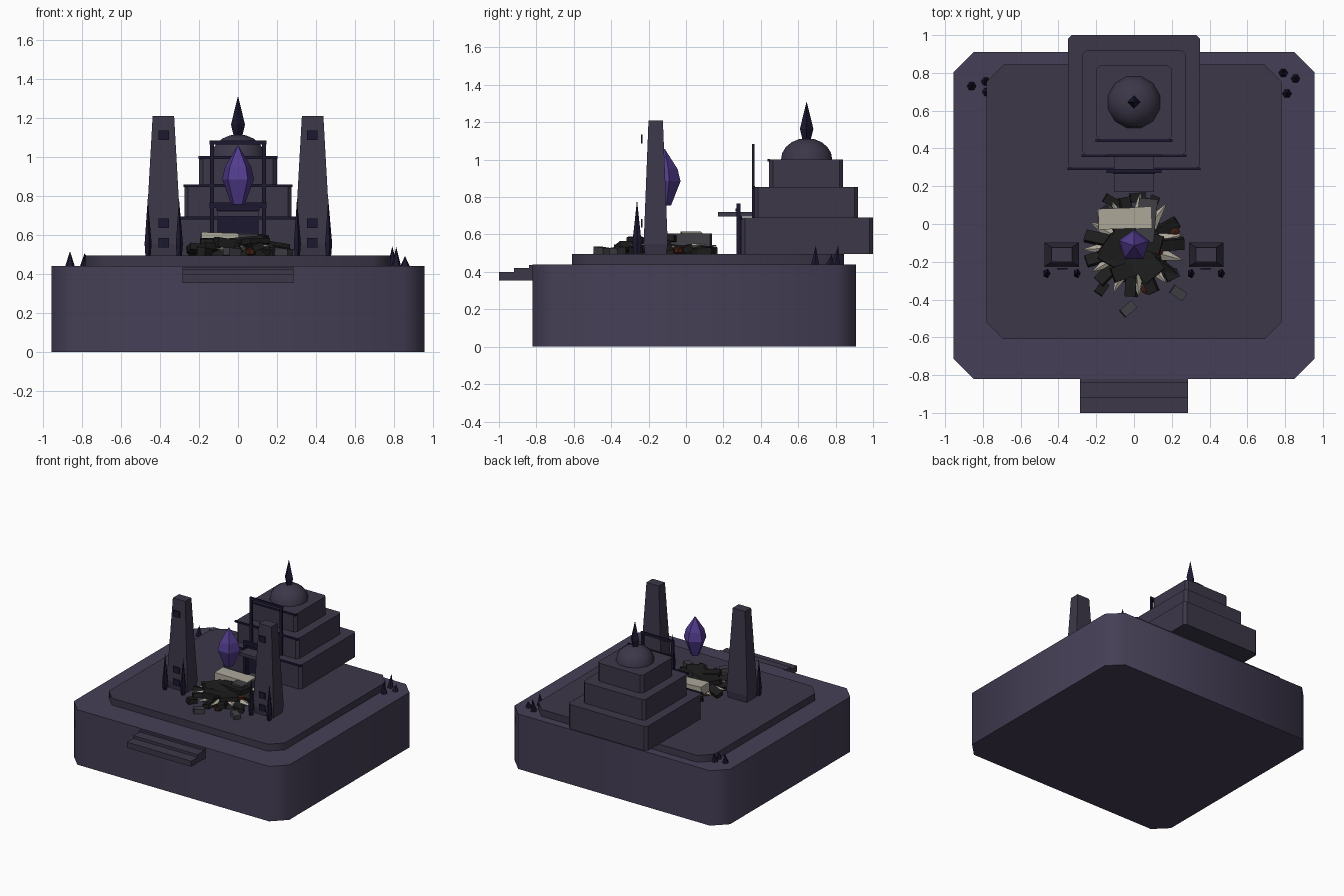
import bpy, bmesh, math, random
from mathutils import Vector, Matrix

if "Cube" in bpy.data.objects:
    bpy.data.objects.remove(bpy.data.objects["Cube"])

random.seed(4)
MATS = {}
for name, c in {"stone": (.06, .049, .092), "wall": (.045, .038, .066), "dark": (.012, .009, .03),
                "crystal": (.085, .045, .27), "bone": (.42, .39, .32), "char": (.012, .012, .012),
                "rubble": (.05, .05, .06), "ember": (.05, .012, .005)}.items():
    MATS[name] = bpy.data.materials.new(name)
    MATS[name].diffuse_color = (*c, 1)


def finish(name, bm, mat, smooth=False):
    bmesh.ops.recalc_face_normals(bm, faces=bm.faces)
    me = bpy.data.meshes.new(name)
    bm.to_mesh(me)
    bm.free()
    me.materials.append(MATS[mat])
    ob = bpy.data.objects.new(name, me)
    bpy.context.collection.objects.link(ob)
    if smooth:
        bpy.context.view_layer.objects.active = ob
        ob.select_set(True)
        bpy.ops.object.shade_smooth_by_angle(angle=math.radians(50))
        ob.select_set(False)
    return ob


def box(name, x, y, z, mat, chamfer=0):
    """Box from (min, max) ranges, with optional chamfered vertical edges."""
    bm = bmesh.new()
    bmesh.ops.create_cube(bm, size=1)
    for v in bm.verts:
        v.co = [r[0] if c < 0 else r[1] for c, r in zip(v.co, (x, y, z))]
    if chamfer:
        up = [e for e in bm.edges if abs(e.verts[0].co.z - e.verts[1].co.z) > 1e-4]
        bmesh.ops.bevel(bm, geom=up, offset=chamfer, segments=1, affect='EDGES')
    return finish(name, bm, mat, chamfer > .05)


def lathe(name, loc, rings, sides, mat, smooth=False, turn=0.0, rot=None, flat=1.0):
    """Stacked polygon rings (radius, height); radius 0 makes a tip."""
    bm = bmesh.new()
    rows = []
    for r, z in rings:
        n = sides if r else 1
        rows.append([bm.verts.new((r * math.cos(turn + math.tau * i / sides),
                                   r * flat * math.sin(turn + math.tau * i / sides), z)) for i in range(n)])
    for a, b in zip(rows, rows[1:]):
        for i in range(sides):
            j = (i + 1) % sides
            q = [a[i % len(a)], a[j % len(a)], b[j % len(b)], b[i % len(b)]]
            bm.faces.new(list(dict.fromkeys(q)))
    for row in (rows[0], rows[-1]):
        if len(row) > 2:
            bm.faces.new(row)
    m = Matrix.Translation(loc) @ (rot.to_4x4() if rot else Matrix())
    bm.transform(m)
    return finish(name, bm, mat, smooth)


def slab(name, loc, size, mat, yaw=0, pitch=0, roll=0):
    bm = bmesh.new()
    bmesh.ops.create_cube(bm, size=1)
    m = (Matrix.Translation(loc) @ Matrix.Rotation(math.radians(yaw), 4, 'Z')
         @ Matrix.Rotation(math.radians(pitch), 4, 'Y') @ Matrix.Rotation(math.radians(roll), 4, 'X')
         @ Matrix.Diagonal((*size, 1)))
    bm.transform(m)
    return finish(name, bm, mat)


# Plinth, raised floor and front steps
box("plinth", (-.955, .955), (-.82, .91), (0, .44), "stone", .105)
box("floor_plate", (-.78, .78), (-.61, .845), (.44, .495), "wall", .09)
for i, (y, z0, z1) in enumerate([(-1, .355, .4), (-.92, .36, .422), (-.84, .365, .436)]):
    box(f"front_step_{i}", (-.285, .285), (y, -.815), (z0, z1), "wall")

# Stepped temple with front trims
for i, (w, y0, y1, z0, z1) in enumerate([(.35, .295, 1, .495, .69), (.275, .365, .92, .69, .855),
                                         (.2, .445, .84, .855, 1)]):
    box(f"temple_tier_{i}", (-w, w), (y0, y1), (z0, z1), "wall", .02)
    box(f"tier_trim_{i}", (-w - .003, w + .003), (y0 - .01, y0 + .004), (z1 - .01, z1 + .004), "dark")

# Dome and spire
dome = [(.142 * math.cos(a), 1 + .115 * math.sin(a)) for a in [math.pi / 2 * k / 5 for k in range(5)]]
lathe("dome", (0, .645, 0), dome + [(0, 1.115)], 12, "wall", True, math.pi / 12)
lathe("spire", (0, .645, 0), [(.018, 1.09), (.036, 1.165), (0, 1.312)], 4, "dark")

# Doorway, canopy slab and upper frame
box("door_panel", (-.105, .105), (.278, .3), (.495, .7), "dark")
box("door_lintel", (-.145, .145), (.27, .292), (.738, .765), "dark")
box("door_inner_lintel", (-.11, .11), (.265, .29), (.722, .738), "dark")
box("canopy_slab", (-.105, .105), (.17, .355), (.695, .72), "wall")
box("upper_frame_top", (-.145, .145), (.354, .367), (1.062, 1.083), "dark")
box("upper_frame_bottom", (-.145, .145), (.354, .367), (.845, .862), "dark")
for s in (-1, 1):
    for nm, y, z in (("door_jamb", (.27, .292), (.495, .765)), ("upper_frame_post", (.354, .367), (.69, 1.08))):
        box(nm, tuple(sorted((s * .122, s * .144))), y, z, "dark")

# Tapered towers with windows and thorns, mirrored
for s in (-1, 1):
    rt2 = math.sqrt(2)
    lathe("tower", (s * .382, -.162, 0),
          [(.082 * rt2, .495), (.092 * rt2, .55), (.055 * rt2, 1.21)], 4, "wall", turn=math.pi / 4, flat=.7)
    for z in (.56, .66, 1.11):
        box("tower_window", (s * .38 - .028, s * .38 + .028), (-.24, -.232), (z - .024, z + .024), "dark")
    for x in (.462, .302):
        lathe("tower_thorn", (s * x, -.262, .495), [(.015, 0), (.02, .06), (0, .29)], 5, "dark", flat=1.3)

# Floating crystal
lathe("crystal", (0, -.115, 0), [(.035, .755), (.086, .885), (.07, .95), (0, 1.06)], 5, "crystal", turn=.3)

# Corner spikes
for x, y, h in [(-.86, .73, .08), (-.785, .755, .07), (-.78, .7, .06), (.79, .8, .105), (.855, .77, .055), (.81, .69, .1)]:
    lean = Matrix.Rotation(random.uniform(-.2, .2), 3, 'X')
    lathe("corner_spike", (x, y, .438), [(.025, 0), (0, h)], 6, "dark", rot=lean)

# Rubble heap: radiating bones and charred shards
for i in range(22):
    a = math.tau * i / 22 + random.uniform(-.08, .08)
    d = Vector((math.cos(a), math.sin(a), random.uniform(-.06, .1)))
    rot = d.to_track_quat('Z', 'Y').to_matrix()
    p = Vector((.0, -.12, .525)) + d * .1
    if i % 2:
        lathe("bone_spike", p, [(.05, 0), (0, random.uniform(.16, .2))], 4, "bone", rot=rot, flat=.5)
    else:
        slab("charred_shard", p + d * .09, (.15, .06, .035), "char", math.degrees(a), random.uniform(-10, 15), 20)

# Heap plates and slabs
for x, y, z, sx, sy, sz, yaw, p in [(-.06, -.17, .555, .24, .13, .035, -35, 6), (.05, -.2, .56, .2, .13, .03, -50, -6),
                                    (-.1, -.12, .55, .2, .1, .04, 60, 5), (.02, -.08, .57, .26, .1, .035, -15, -5),
                                    (-.02, -.24, .55, .2, .08, .05, 20, 8)]:
    slab("charred_plate", (x, y, z), (sx, sy, sz), "char", yaw, p)
slab("pale_slab", (-.05, .03, .575), (.28, .11, .07), "bone", 2, 2)
slab("grey_block", (.065, .02, .57), (.1, .23, .07), "rubble", -6)
lathe("heap_core", (0, -.13, .49), [(.2, 0), (.15, .05), (.06, .075)], 9, "char")

# Loose stones and embers
for x, y, yaw, s in [(-.03, -.45, 40, .08), (.235, -.365, -35, .08), (-.12, .12, -30, .08),
                     (.02, .14, 5, .08), (.1, .11, 65, .08), (.2, -.27, 25, .07), (-.17, -.34, 55, .07)]:
    slab("loose_stone", (x, y, .512), (s, .05, .04), "rubble" if y < -.35 else "char", yaw, 6)
for x, y, z in [(.215, -.04, .515), (.13, -.14, .54), (.065, -.345, .515)]:
    lathe("ember", (x, y, z), [(0, -.025), (.028, -.012), (.028, .012), (0, .025)], 7, "ember")

for m in bpy.data.materials:
    if m.users and not m.is_grease_pencil:
        m.use_nodes = True
        m.node_tree.nodes["Principled BSDF"].inputs["Base Color"].default_value = m.diffuse_color
